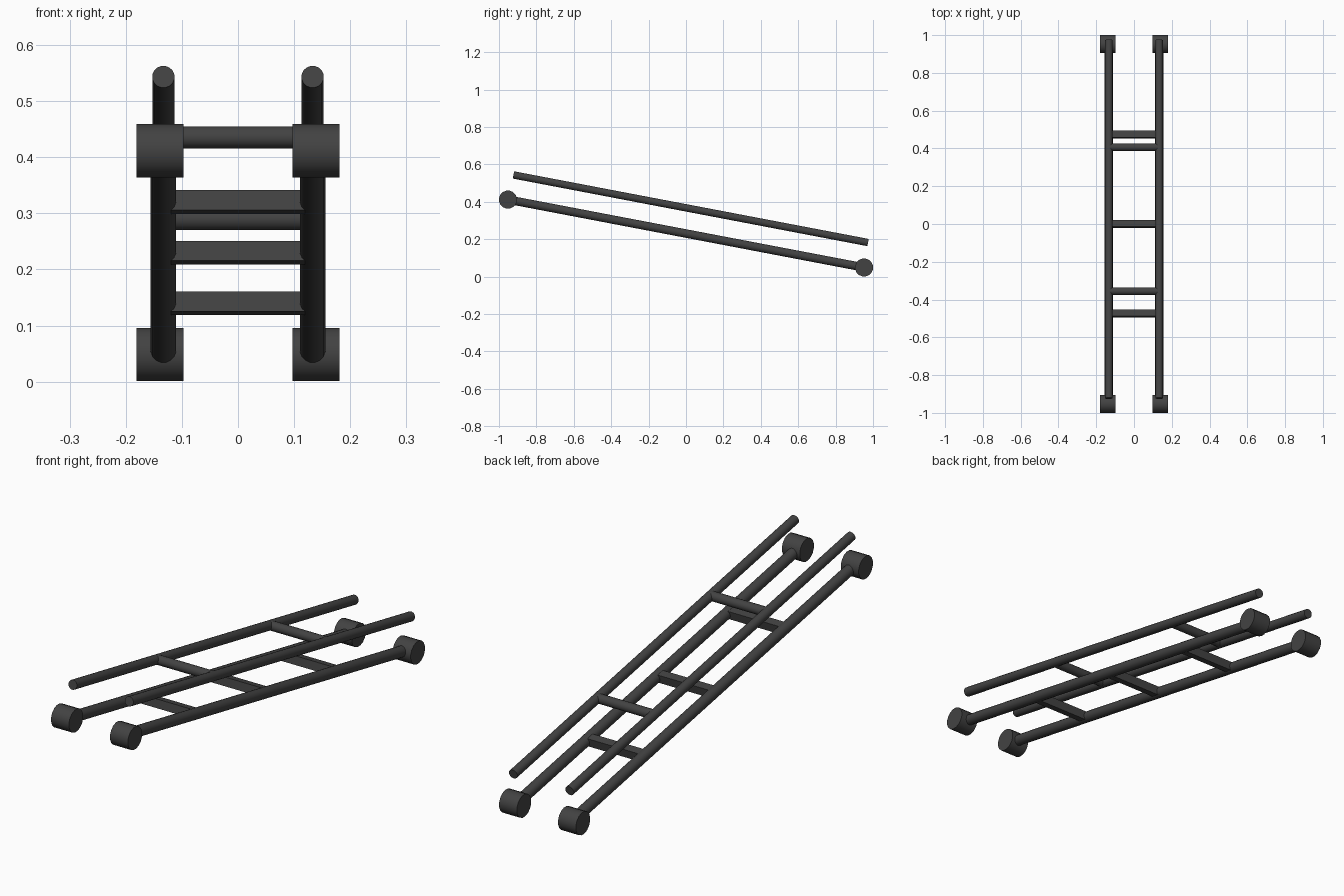
import bpy
from math import pi, atan2
from mathutils import Vector, Matrix

if "Cube" in bpy.data.objects:
    bpy.data.objects.remove(bpy.data.objects["Cube"])

dark = bpy.data.materials.new("dark_metal")
dark.diffuse_color = (0.055, 0.055, 0.055, 1)
dark.use_nodes = True
dark.node_tree.nodes["Principled BSDF"].inputs["Base Color"].default_value = dark.diffuse_color

# sloping frame: lower rail runs from the high front end to the low back end
HIGH, LOW = Vector((0, -0.952, 0.4115)), Vector((0, 0.952, 0.0485))
AXIS = (LOW - HIGH).normalized()
UP = Vector((0, -AXIS.z, AXIS.y))
MID = (HIGH + LOW) / 2
UPPER_MID = MID + UP * 0.135
TILT = atan2(AXIS.z, AXIS.y)
RAIL_X = 0.133


def finish(name, smooth=True):
    ob = bpy.context.object
    ob.name = name
    ob.data.materials.append(dark)
    if smooth:
        bpy.ops.object.shade_smooth_by_angle(angle=pi / 7)
    return ob


def rod(name, a, b, radius, sides=16):
    d = b - a
    bpy.ops.mesh.primitive_cylinder_add(vertices=sides, radius=radius, depth=d.length)
    ob = finish(name)
    # turn half a side so a flat face lies at the front
    ob.matrix_world = (Matrix.Translation((a + b) / 2)
                       @ d.to_track_quat('Z', 'Y').to_matrix().to_4x4()
                       @ Matrix.Rotation(pi / sides, 4, 'Z'))
    return ob


for side, s in (("left", -1), ("right", 1)):
    x = Vector((s * RAIL_X, 0, 0))
    # long rails
    rod(f"lower_rail_{side}", HIGH + x, LOW + x, 0.023)
    rod(f"upper_rail_{side}", UPPER_MID + x - AXIS * 0.965,
        UPPER_MID + x + AXIS * 0.965, 0.02)
    # drum-shaped end feet
    for end, p in (("front", HIGH), ("back", LOW)):
        rod(f"{end}_foot_{side}", p + Vector((s * 0.097, 0, 0)),
            p + Vector((s * 0.181, 0, 0)), 0.0485)

# square rungs between the lower rails
for i, t in enumerate((-0.482, 0, 0.482)):
    bpy.ops.mesh.primitive_cube_add(size=1, location=MID + AXIS * t,
                                    rotation=(TILT, 0, 0))
    bpy.context.object.scale = (2 * RAIL_X, 0.036, 0.036)
    finish(f"lower_rung_{i + 1}", smooth=False)

# round rungs between the upper rails
for i, t in enumerate((-0.388, 0.388)):
    c, w = UPPER_MID + AXIS * t, Vector((RAIL_X, 0, 0))
    rod(f"upper_rung_{i + 1}", c - w, c + w, 0.02)
